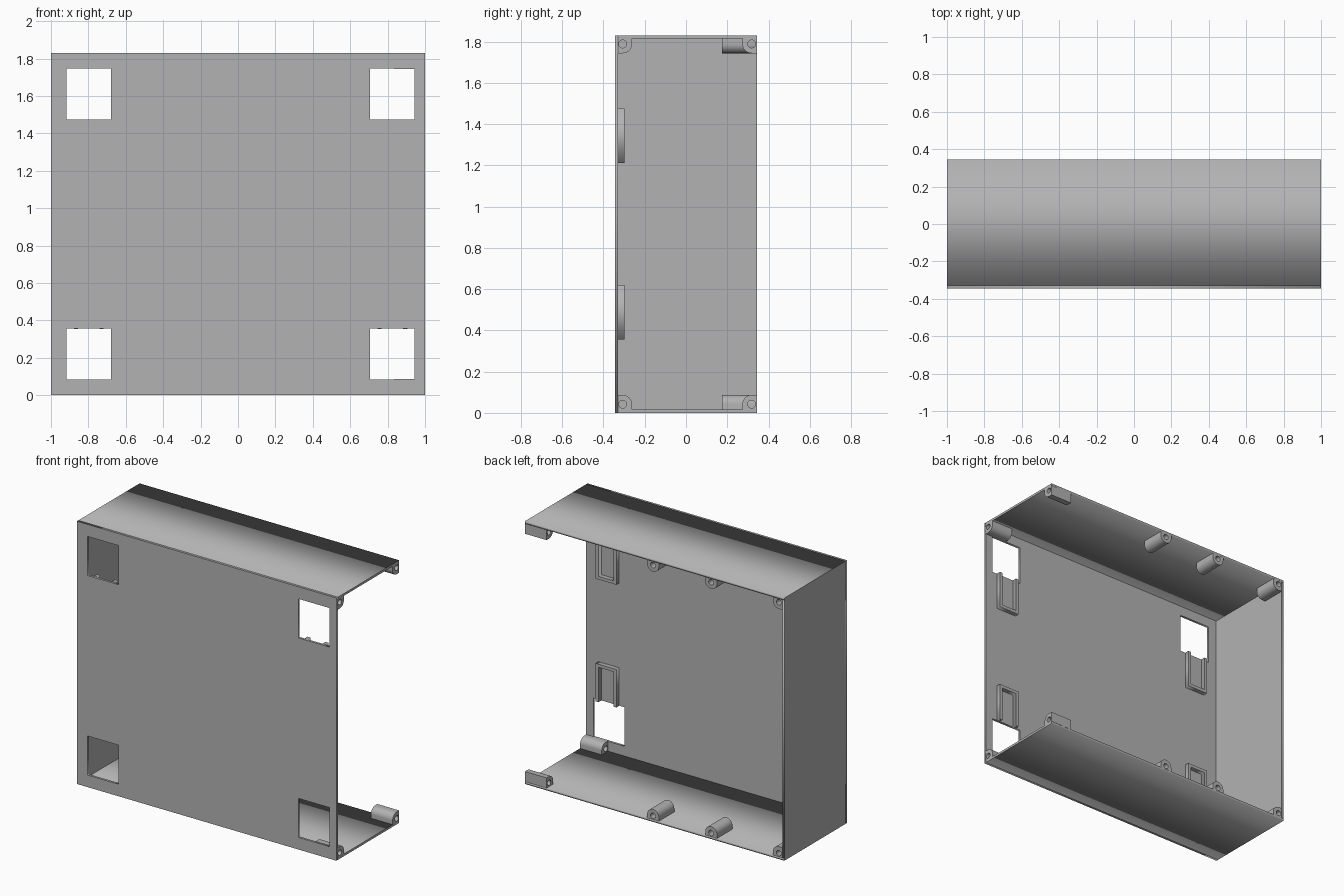
import bpy
import bmesh
from math import cos, sin, radians

cube = bpy.data.objects.get("Cube")
if cube:
    bpy.data.objects.remove(cube)

H, D, T = 1.83, 0.345, 0.016      # height, half depth, wall thickness
MID = H / 2

grey = bpy.data.materials.new("plain_grey")
grey.use_nodes = True
grey.diffuse_color = (0.45, 0.45, 0.45, 1)
grey.node_tree.nodes["Principled BSDF"].inputs["Base Color"].default_value = (0.45, 0.45, 0.45, 1)


def rect(u0, u1, v0, v1):
    return [(u0, v0), (u1, v0), (u1, v1), (u0, v1)]


def arc(cu, cv, r, a0, a1, n):
    step = (a1 - a0) / n
    return [(cu + r * cos(radians(a0 + i * step)), cv + r * sin(radians(a0 + i * step)))
            for i in range(n + 1)]


def extrude(name, outlines, axis, w0, w1):
    """Extrude outlines (the later ones are holes) along x or y from w0 to w1."""
    curve = bpy.data.curves.new(name, "CURVE")
    curve.dimensions = "2D"
    curve.fill_mode = "BOTH"
    curve.extrude = (w1 - w0) / 2
    for points in outlines:
        spline = curve.splines.new("POLY")
        spline.points.add(len(points) - 1)
        for p, (u, v) in zip(spline.points, points):
            p.co = (u, v, 0, 1)
        spline.use_cyclic_u = True
    temp = bpy.data.objects.new(name + "_outline", curve)
    bpy.context.collection.objects.link(temp)
    graph = bpy.context.evaluated_depsgraph_get()
    mesh = bpy.data.meshes.new_from_object(temp.evaluated_get(graph))
    bpy.data.objects.remove(temp)

    bm = bmesh.new()
    bm.from_mesh(mesh)
    for vert in bm.verts:
        u, v, w = vert.co
        w += (w0 + w1) / 2
        vert.co = (u, w, v) if axis == "y" else (w, u, v)
    bmesh.ops.remove_doubles(bm, verts=bm.verts, dist=1e-5)
    bmesh.ops.recalc_face_normals(bm, faces=bm.faces)
    bm.to_mesh(mesh)
    bm.free()
    mesh.name = name
    mesh.materials.clear()
    mesh.materials.append(grey)
    obj = bpy.data.objects.new(name, mesh)
    bpy.context.collection.objects.link(obj)
    return obj


def boss(name, axis, centre, side, w0, w1, edge=None):
    """Screw boss on the top (side 1) or bottom (side -1) panel; edge makes a corner boss."""
    r, wall = 0.045, 0.034
    if edge is None:
        shape = arc(0, 0, r, 180, 360, 20) + [(r, wall), (-r, wall)]
    else:
        flat = abs(edge - centre)
        shape = [(-flat, wall), (-flat, -r)] + arc(0, 0, r, 270, 360, 12) + [(r, wall)]
        if edge > centre:
            shape = [(-u, v) for u, v in shape]
    hole = arc(0, 0, 0.019, 0, 345, 23)
    z = MID + side * (MID - 0.042)
    place = [[(centre + u, z + side * v) for u, v in pts] for pts in (shape, hole)]
    return extrude(name, place, axis, w0, w1)


# Shell: front with four windows, top, bottom and one side wall
columns = {"left": (0.706, 0.945), "right": (-0.918, -0.678)}
windows = [rect(a, b, MID + s * 0.695 - 0.136, MID + s * 0.695 + 0.136)
           for a, b in columns.values() for s in (1, -1)]
extrude("front_panel", [rect(-1, 1, 0, H)] + windows, "y", -D, -D + T)
extrude("top_panel", [rect(-D + T, D, H - T, H)], "x", -1, 1)
extrude("bottom_panel", [rect(-D + T, D, 0, T)], "x", -1, 1)
extrude("right_wall", [rect(-D + T, D, T, H - T)], "x", -1, -1 + T)

# Raised U-shaped clips next to the windows, open towards them
for column, (a, b) in columns.items():
    c = (a + b) / 2
    for level, s in (("upper", 1), ("lower", -1)):
        u, i = 0.08, 0.058
        profile = [(-u, 0.56), (-u, 0.295), (u, 0.295), (u, 0.56),
                   (i, 0.56), (i, 0.317), (-i, 0.317), (-i, 0.56)]
        extrude(f"{level}_{column}_clip", [[(c + x, MID + s * z) for x, z in profile]],
                "y", -D + T, -0.298)

# Screw bosses on the top and bottom panels
rounded = []
for level, s in (("top", 1), ("bottom", -1)):
    rounded += [
        boss(f"{level}_front_side_boss", "x", -0.307, s, 0.833, 1, -D + T / 2),
        boss(f"{level}_rear_side_boss", "x", 0.318, s, 0.833, 1, D),
        boss(f"{level}_middle_boss", "y", 0.013, s, 0.175, D),
        boss(f"{level}_inner_boss", "y", -0.435, s, 0.175, D),
        boss(f"{level}_corner_boss", "y", -0.957, s, 0.175, D, -1 + T / 2),
    ]

bpy.ops.object.select_all(action="DESELECT")
for obj in rounded:
    obj.select_set(True)
bpy.context.view_layer.objects.active = rounded[0]
bpy.ops.object.shade_smooth_by_angle()
